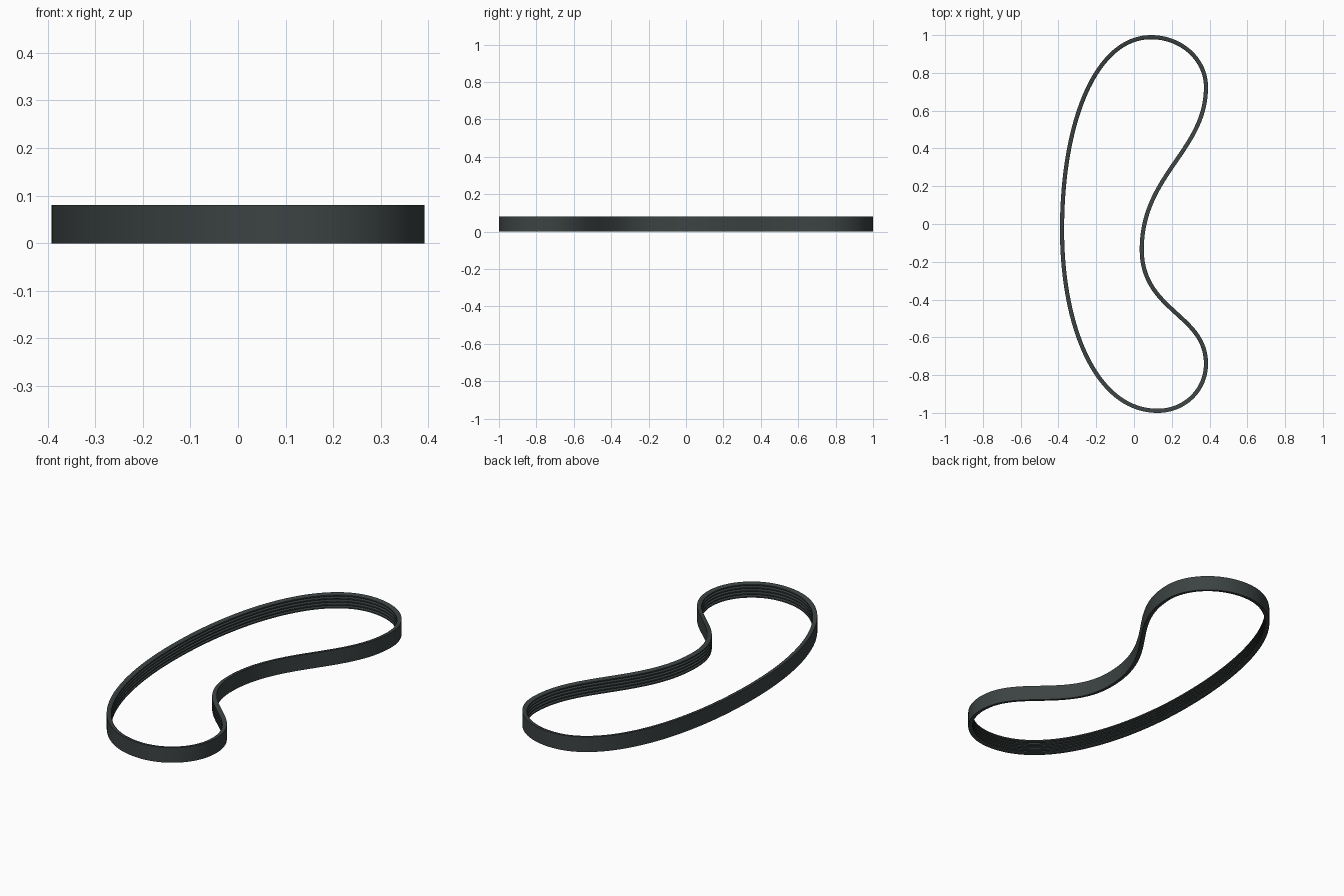
import bpy, bmesh
from mathutils import Vector
from mathutils.geometry import interpolate_bezier

if "Cube" in bpy.data.objects:
    bpy.data.objects.remove(bpy.data.objects["Cube"])

HEIGHT, BACKING, RIB, RIBS, STEPS = 0.08, 0.012, 0.010, 5, 40

# Outer path, counter-clockwise: x, y, handle direction, handle in, handle out
knots = [
    (0.09, 1.0, (-1, 0), 0.17, 0.30),     # top of loop
    (-0.392, -0.03, (0, -1), 0.58, 0.53),  # long left side
    (0.125, -1.0, (1, 0), 0.33, 0.15),    # bottom of loop
    (0.392, -0.74, (0, 1), 0.145, 0.27),   # lower right bulge
    (0.052, -0.135, (0, 1), 0.32, 0.39),  # inward bend
    (0.392, 0.725, (0, 1), 0.34, 0.15),   # upper right bulge
]
path = []
for a, b in zip(knots, knots[1:] + knots[:1]):
    p, q = Vector(a[:2]), Vector(b[:2])
    seg = interpolate_bezier(p, p + Vector(a[2]) * a[4],
                             q - Vector(b[2]) * b[3], q, STEPS + 1)
    path += [v.to_2d() for v in seg[:-1]]

# Cross-section (inward depth, z): flat back, trapezoid ribs inside
pitch = HEIGHT / RIBS
profile = [(0, HEIGHT), (0, 0)]
for i in range(RIBS):
    z = i * pitch
    profile += [(BACKING, z + 0.08 * pitch), (BACKING + RIB, z + 0.3 * pitch),
                (BACKING + RIB, z + 0.7 * pitch), (BACKING, z + 0.92 * pitch)]
profile[2] = (BACKING, 0)
profile[-1] = (BACKING, HEIGHT)

# Sweep the section round the loop
bm = bmesh.new()
rings = []
n = len(path)
for i, p in enumerate(path):
    t = (path[(i + 1) % n] - path[i - 1]).normalized()
    inward = Vector((-t.y, t.x))
    rings.append([bm.verts.new((*(p + inward * d), z)) for d, z in profile])
m = len(profile)
for i in range(n):
    r, s = rings[i], rings[(i + 1) % n]
    for j in range(m):
        k = (j + 1) % m
        bm.faces.new((r[j], r[k], s[k], s[j]))
bmesh.ops.recalc_face_normals(bm, faces=bm.faces)

mesh = bpy.data.meshes.new("ribbed_belt")
bm.to_mesh(mesh)
bm.free()
belt = bpy.data.objects.new("ribbed_belt", mesh)
bpy.context.collection.objects.link(belt)

# Dark rubber
rubber = bpy.data.materials.new("rubber")
rubber.diffuse_color = (0.045, 0.055, 0.055, 1)
rubber.use_nodes = True
rubber.node_tree.nodes["Principled BSDF"].inputs["Base Color"].default_value = rubber.diffuse_color
mesh.materials.append(rubber)

bpy.context.view_layer.objects.active = belt
belt.select_set(True)
bpy.ops.object.shade_smooth_by_angle(angle=0.5)
